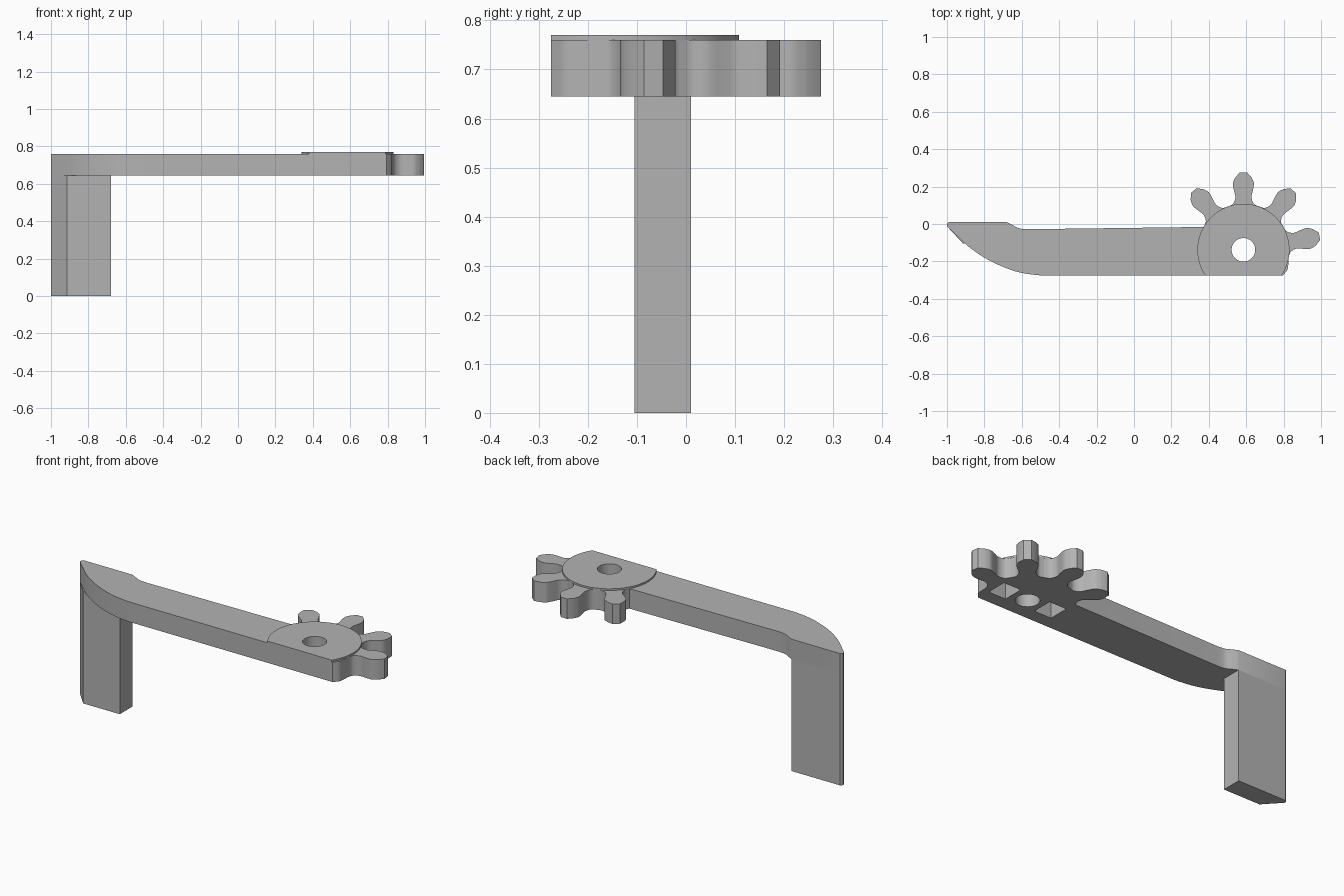
import bpy, bmesh, math
from mathutils import Vector

cube = bpy.data.objects.get("Cube")
if cube:
    bpy.data.objects.remove(cube, do_unlink=True)

GREY = (0.45, 0.45, 0.45, 1)
grey = bpy.data.materials.new("plain grey")
grey.use_nodes = True
grey.diffuse_color = GREY
grey.node_tree.nodes["Principled BSDF"].inputs["Base Color"].default_value = GREY

HUB = Vector((0.585, -0.138))
BOTTOM, TOP = 0.645, 0.76      # heights of the arm
FRONT = -0.275                 # front face of the arm


def spline(points, steps=5):
    """Smooth curve through the points."""
    p = [Vector(q) for q in points]
    p = [2 * p[0] - p[1]] + p + [2 * p[-1] - p[-2]]
    out = []
    for a, b, c, d in zip(p, p[1:], p[2:], p[3:]):
        for i in range(steps):
            t = i / steps
            out.append(0.5 * (2 * b + (c - a) * t + (2 * a - 5 * b + 4 * c - d) * t ** 2
                              + (3 * b - a - 3 * c + d) * t ** 3))
    return out + [p[-2]]


def prism(name, outline, z0, z1):
    bm = bmesh.new()
    face = bm.faces.new([bm.verts.new((p[0], p[1], z0)) for p in outline])
    side = bmesh.ops.extrude_face_region(bm, geom=[face])
    moved = [v for v in side["geom"] if isinstance(v, bmesh.types.BMVert)]
    bmesh.ops.translate(bm, vec=(0, 0, z1 - z0), verts=moved)
    bmesh.ops.recalc_face_normals(bm, faces=bm.faces)
    mesh = bpy.data.meshes.new(name)
    bm.to_mesh(mesh)
    bm.free()
    mesh.materials.append(grey)
    obj = bpy.data.objects.new(name, mesh)
    bpy.context.collection.objects.link(obj)
    return obj


def arc(radius, start, end, count):
    angles = [math.radians(start + (end - start) * i / count) for i in range(count + 1)]
    return [HUB + radius * Vector((math.cos(a), math.sin(a))) for a in angles]


def cut(obj, outline, z0, z1):
    cutter = prism("cutter", outline, z0, z1)
    cutter.hide_render = True
    mod = obj.modifiers.new("cut", "BOOLEAN")
    mod.operation, mod.solver, mod.object = "DIFFERENCE", "EXACT", cutter
    bpy.context.view_layer.objects.active = obj
    bpy.ops.object.modifier_apply(modifier=mod.name)
    bpy.data.objects.remove(cutter, do_unlink=True)


def smooth(obj):
    bpy.ops.object.select_all(action="DESELECT")
    obj.select_set(True)
    bpy.context.view_layer.objects.active = obj
    bpy.ops.object.shade_smooth_by_angle(angle=math.radians(28))


# One gear tooth as (distance from hub, sideways offset): flank, then flat tip
flank = spline([(0.23, -0.084), (0.246, -0.056), (0.28, -0.043), (0.32, -0.051),
                (0.355, -0.056), (0.385, -0.045)])
half = flank + [Vector((0.413, -0.02))]
tooth = half + [Vector((p.x, -p.y)) for p in reversed(half)]


def tooth_at(degrees):
    a = math.radians(degrees)
    out, across = Vector((math.cos(a), math.sin(a))), Vector((-math.sin(a), math.cos(a)))
    return [HUB + out * p.x + across * p.y for p in tooth]


# Arm with the gear sector at its end
outline = spline([(-1, -0.012), (-0.94, -0.07), (-0.877, -0.127), (-0.80, -0.18),
                  (-0.717, -0.222), (-0.62, -0.257), (-0.53, -0.272), (-0.48, FRONT)])
outline += [(0.79, FRONT)] + spline([(0.795, FRONT), (0.82, -0.245), (0.826, -0.205)])
for angle in (10, 50, 90, 130):
    outline += tooth_at(angle)
outline += spline([(-0.57, -0.028), (-0.615, -0.023), (-0.65, -0.005), (-0.68, 0.01)])
outline += [(-0.99, 0.01), (-1, 0)]
arm = prism("arm_with_gear", outline, BOTTOM, TOP)

hole = arc(0.063, 0, 360 - 360 / 48, 47)
cut(arm, hole, BOTTOM - 0.1, TOP + 0.1)
for side in (-1, 1):           # square pockets under the hub
    x, y = HUB.x + side * 0.15, HUB.y
    cut(arm, [(x - 0.055, y - 0.06), (x + 0.055, y - 0.06),
              (x + 0.055, y + 0.06), (x - 0.055, y + 0.06)], BOTTOM - 0.1, BOTTOM + 0.1)
smooth(arm)

# Thin raised washer on top of the hub, flush with the front face
R = 0.246
lean = math.degrees(math.asin((FRONT - HUB.y) / R))
washer = prism("hub_washer", arc(R, lean, 180 - lean, 64), TOP - 0.002, 0.77)
cut(washer, hole, TOP - 0.1, TOP + 0.1)
smooth(washer)

# Leg under the far end
prism("leg", [(-1, -0.012), (-0.914, -0.105), (-0.68, -0.105), (-0.68, 0.01),
              (-0.99, 0.01), (-1, 0)], 0, BOTTOM)
